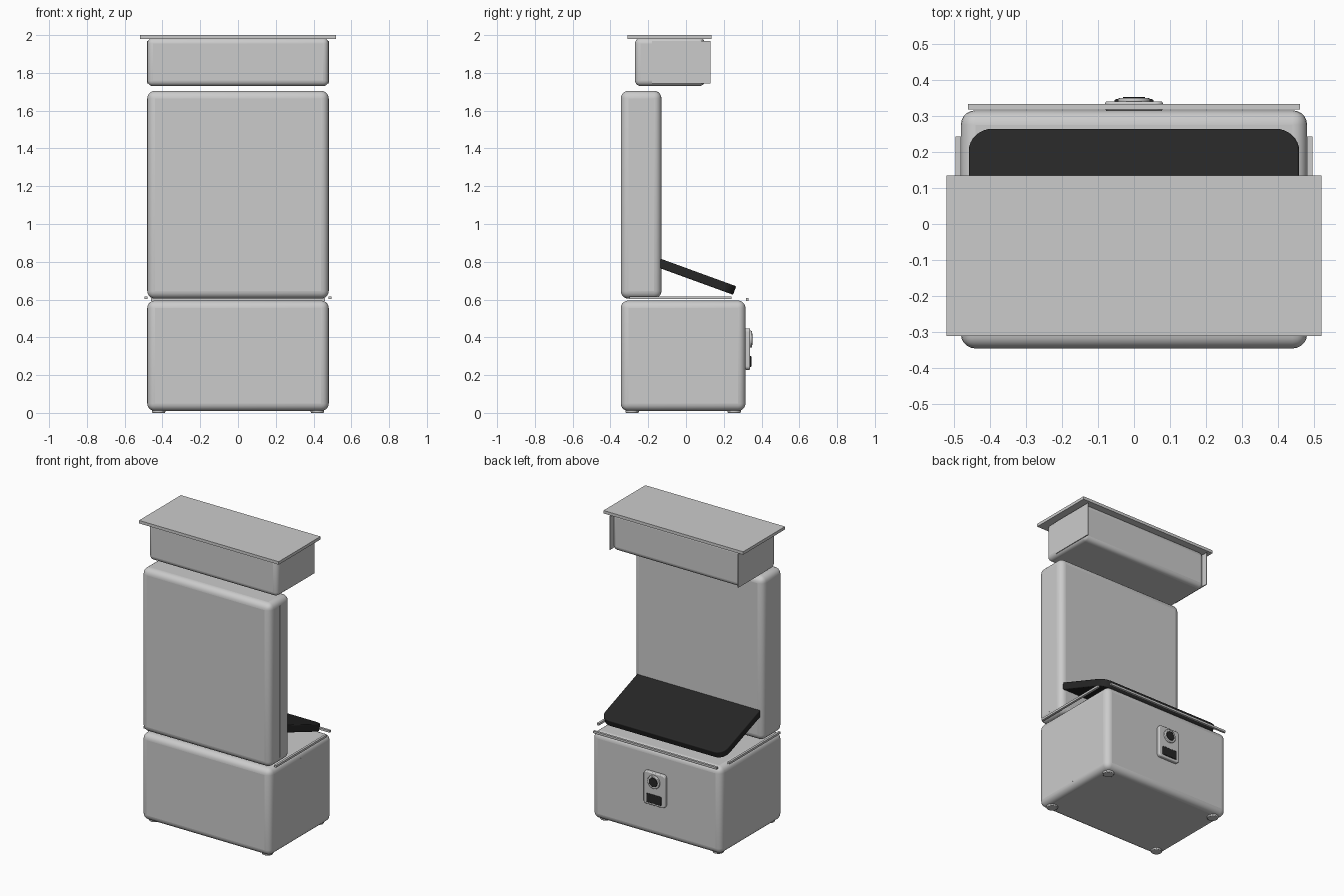
import bpy, math
from mathutils import Vector

if "Cube" in bpy.data.objects:
    bpy.data.objects.remove(bpy.data.objects["Cube"], do_unlink=True)


def material(name, value):
    m = bpy.data.materials.new(name)
    m.use_nodes = True
    colour = (value, value, value, 1)
    m.diffuse_color = colour
    m.node_tree.nodes["Principled BSDF"].inputs["Base Color"].default_value = colour
    return m


GREY = material("light grey", 0.6)
BLACK = material("matte black", 0.02)


def finish(ob, name, mat, radius, segments):
    ob.name = name
    ob.data.materials.append(mat)
    if radius:
        bev = ob.modifiers.new("rounding", 'BEVEL')
        bev.width = radius
        bev.segments = segments
        bev.limit_method = 'ANGLE'
        bpy.ops.object.shade_smooth_by_angle(angle=math.radians(35))
    return ob


def box(name, lo, hi, mat=GREY, radius=0, segments=5):
    lo, hi = Vector(lo), Vector(hi)
    bpy.ops.mesh.primitive_cube_add(size=1, location=(lo + hi) / 2)
    ob = bpy.context.object
    ob.scale = hi - lo
    bpy.ops.object.transform_apply(location=False, rotation=False, scale=True)
    return finish(ob, name, mat, radius, segments)


def disc(name, centre, radius, depth, mat=GREY, rotation=(0, 0, 0), rounding=0.004):
    bpy.ops.mesh.primitive_cylinder_add(vertices=32, radius=radius, depth=depth,
                                        location=centre, rotation=rotation)
    return finish(bpy.context.object, name, mat, rounding, 2)


def rounded_slab(name, half_x, half_y, thickness, corner, mat, radius):
    """Plate with rounded plan corners, centred on the origin."""
    verts = []
    for k, (sx, sy) in enumerate([(1, 1), (-1, 1), (-1, -1), (1, -1)]):
        for i in range(9):
            a = math.radians(90) * (k + i / 8)
            verts.append((sx * (half_x - corner) + corner * math.cos(a),
                          sy * (half_y - corner) + corner * math.sin(a)))
    n = len(verts)
    points = [(x, y, z) for z in (-thickness / 2, thickness / 2) for x, y in verts]
    faces = [list(range(n))[::-1], list(range(n, 2 * n))]
    faces += [(i, (i + 1) % n, n + (i + 1) % n, n + i) for i in range(n)]
    mesh = bpy.data.meshes.new(name)
    mesh.from_pydata(points, [], faces)
    ob = bpy.data.objects.new(name, mesh)
    bpy.context.collection.objects.link(ob)
    bpy.ops.object.select_all(action='DESELECT')
    bpy.context.view_layer.objects.active = ob
    ob.select_set(True)
    return finish(ob, name, mat, radius, 3)


# Main bodies
box("base_cabinet", (-0.48, -0.345, 0.01), (0.48, 0.315, 0.595), radius=0.04)
box("back_panel", (-0.48, -0.345, 0.605), (0.48, -0.13, 1.705), radius=0.04)
box("head_box", (-0.48, -0.27, 1.73), (0.48, 0.1, 1.985), radius=0.03)
box("top_board", (-0.52, -0.31, 1.98), (0.52, 0.135, 2.0))

# Thin bands around the body joints
box("base_seam", (-0.481, -0.021, 0.05), (0.481, -0.009, 0.555))
box("panel_seam", (-0.481, -0.242, 0.645), (0.481, -0.228, 1.665))

# Side pieces, mirrored left and right
for side, s in (("left", 1), ("right", -1)):
    def pair(x0, x1):
        return sorted((s * x0, s * x1))
    a, b = pair(0.474, 0.4805)
    box(side + "_head_plate", (a, -0.18, 1.745), (b, 0.13, 1.97))
    a, b = pair(0.48, 0.495)
    box(side + "_rail", (a, -0.3, 0.603), (b, 0.242, 0.617))
    for end, y in (("front", -0.285), ("back", 0.255)):
        disc(f"{side}_{end}_foot", (s * 0.42, y, 0.011), 0.035, 0.022)
box("back_rail", (-0.46, 0.317, 0.593), (0.46, 0.332, 0.607))

# Sloping lid, its upper end tucked into the back panel
lid = rounded_slab("sloping_lid", 0.458, 0.24, 0.048, 0.065, BLACK, 0.006)
lid.rotation_euler = (math.radians(-20), 0, 0)
lid.location = (0, 0.032, 0.73)

# Lock on the back of the base
lock = rounded_slab("lock_plate", 0.08, 0.11, 0.026, 0.02, GREY, 0.006)
lock.rotation_euler = (math.radians(90), 0, 0)
lock.location = (0, 0.327, 0.338)
upright = (math.radians(90), 0, 0)
disc("lock_ring", (0, 0.34, 0.39), 0.045, 0.018, GREY, upright)
disc("lock_dial", (0, 0.345, 0.39), 0.031, 0.014, BLACK, upright, 0.002)
box("lock_pad", (-0.054, 0.33, 0.243), (0.054, 0.346, 0.302), BLACK, 0.004, 2)
